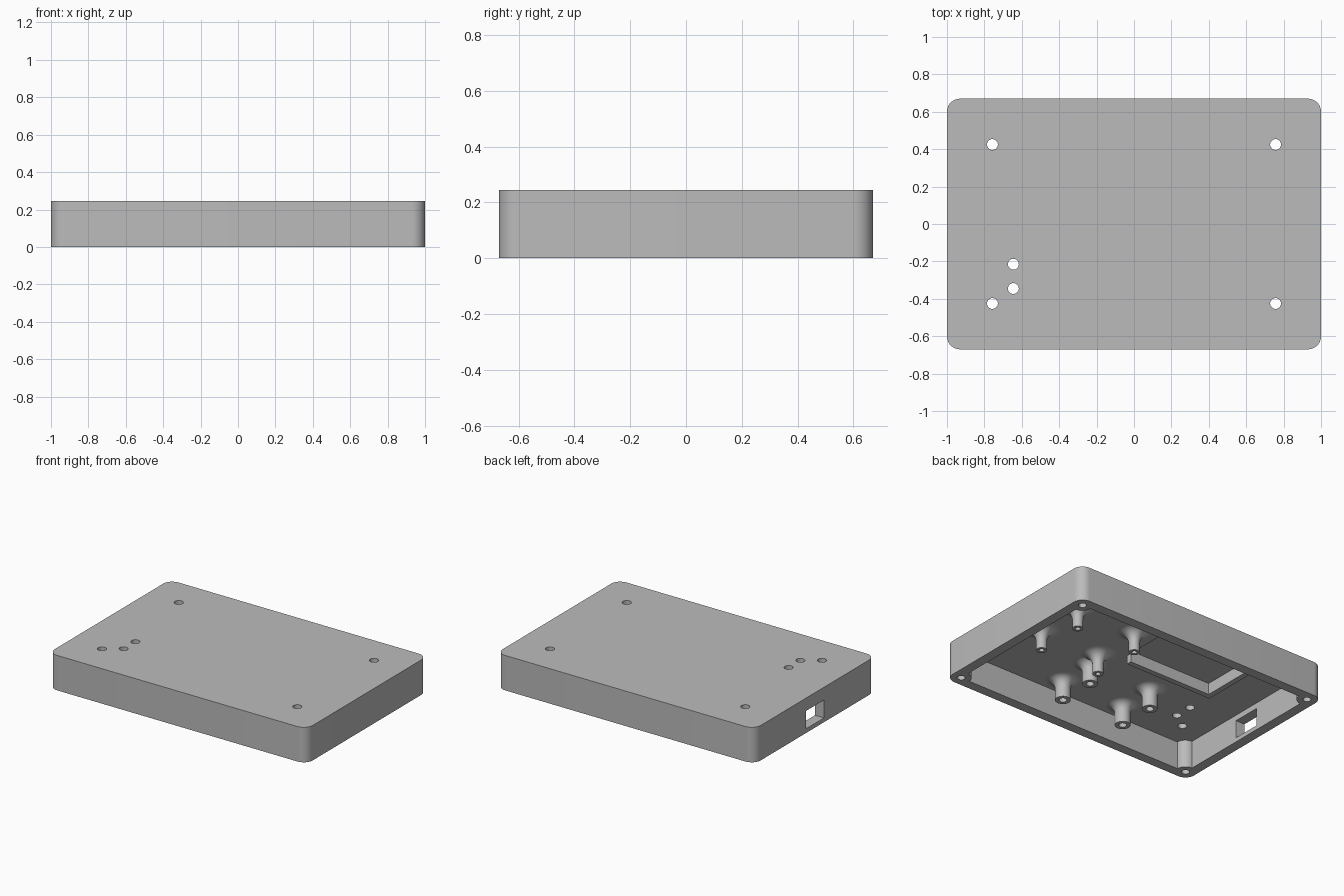
import bpy, bmesh, math

cube = bpy.data.objects.get("Cube")
if cube:
    bpy.data.objects.remove(cube, do_unlink=True)

LENGTH, DEPTH, HEIGHT = 1.0, 0.67, 0.245   # half length, half depth, full height
WALL, CEILING, TIP = 0.07, 0.195, 0.05
POST_X, POST_Y = LENGTH - WALL, DEPTH - WALL

GREY = bpy.data.materials.new("plain_grey")
GREY.use_nodes = True
GREY.diffuse_color = (0.5, 0.5, 0.5, 1)
GREY.node_tree.nodes["Principled BSDF"].inputs["Base Color"].default_value = (0.5, 0.5, 0.5, 1)


def make(name, bm):
    bmesh.ops.recalc_face_normals(bm, faces=bm.faces)
    mesh = bpy.data.meshes.new(name)
    bm.to_mesh(mesh)
    bm.free()
    mesh.materials.append(GREY)
    ob = bpy.data.objects.new(name, mesh)
    bpy.context.collection.objects.link(ob)
    return ob


def prism(name, outline, z0, z1):
    bm = bmesh.new()
    face = bm.faces.new([bm.verts.new((x, y, z0)) for x, y in outline])
    new = bmesh.ops.extrude_face_region(bm, geom=[face])["geom"]
    top = [v for v in new if isinstance(v, bmesh.types.BMVert)]
    bmesh.ops.translate(bm, verts=top, vec=(0, 0, z1 - z0))
    return make(name, bm)


def box(name, x0, x1, y0, y1, z0, z1):
    return prism(name, [(x0, y0), (x1, y0), (x1, y1), (x0, y1)], z0, z1)


def circle(x, y, r, n=32):
    return [(x + r * math.cos(math.tau * i / n), y + r * math.sin(math.tau * i / n))
            for i in range(n)]


def corner_arcs(cx, cy, r, inward):
    """Rectangle outline whose corners are round, or scooped around the posts."""
    pts = []
    for k, (sx, sy) in enumerate([(1, 1), (-1, 1), (-1, -1), (1, -1)]):
        for i in range(11):
            t = i / 10
            turn = k * 90 + (270 - 90 * t if inward else 90 * t)
            a = math.radians(turn)
            pts.append((sx * cx + r * math.cos(a), sy * cy + r * math.sin(a)))
    return pts


def cut(target, cutter):
    mod = target.modifiers.new("cut", 'BOOLEAN')
    mod.operation, mod.solver, mod.object = 'DIFFERENCE', 'EXACT', cutter
    bpy.context.view_layer.objects.active = target
    bpy.ops.object.modifier_apply(modifier=mod.name)
    bpy.data.objects.remove(cutter, do_unlink=True)


def smooth(ob):
    bpy.ops.object.select_all(action='DESELECT')
    ob.select_set(True)
    bpy.context.view_layer.objects.active = ob
    bpy.ops.object.shade_smooth_by_angle(angle=math.radians(30))


# Hollow shell, open underneath, with round screw posts left in the corners
shell = prism("case_shell", corner_arcs(POST_X, POST_Y, WALL, False), 0, HEIGHT)
cavity = []
for i, p in enumerate(corner_arcs(POST_X, POST_Y, 0.066, True)):
    cavity.append(p)
# each scooped arc runs from the side wall round to the long wall in turn
ordered = []
for k in range(4):
    arc = cavity[k * 11:(k + 1) * 11]
    ordered += arc
cut(shell, prism("cavity_cutter", ordered, -0.1, CEILING))

# Shallow tray recess in the ceiling
TRAY = (-0.56, 0.085, 0.07, 0.51)
cut(shell, box("recess_cutter", *TRAY, 0.15, CEILING + 0.02))

# Cable opening in the right-hand end as seen from behind
cut(shell, box("port_cutter", -1.1, -0.88, -0.1, 0.1, 0.03, 0.155))

# Through holes in the top
for x, y in [(-0.757, 0.425), (0.757, 0.425), (-0.757, -0.425), (0.757, -0.425),
             (-0.645, -0.215), (-0.645, -0.345)]:
    cut(shell, prism("hole_cutter", circle(x, y, 0.029), 0.1, 0.4))

# Blind screw holes in the corner posts
for sx in (-1, 1):
    for sy in (-1, 1):
        cut(shell, prism("screw_cutter", circle(sx * POST_X, sy * POST_Y, 0.026), -0.1, 0.16))
smooth(shell)


def standoff(name, x, y, r, hole, fillet):
    """Hollow pillar hanging from the ceiling with a flared root."""
    profile = [(0, 0.15), (hole, 0.15), (hole, TIP), (r, TIP)]
    for i in range(9):
        a = math.radians(90 * i / 8)
        profile.append((r + fillet * (1 - math.cos(a)), CEILING - fillet * (1 - math.sin(a))))
    profile += [(r + fillet, CEILING + 0.01), (0, CEILING + 0.01)]
    bm = bmesh.new()
    verts = [bm.verts.new((px, 0, pz)) for px, pz in profile]
    edges = [bm.edges.new(pair) for pair in zip(verts, verts[1:])]
    bmesh.ops.spin(bm, geom=verts + edges, cent=(0, 0, 0), axis=(0, 0, 1),
                   angle=math.tau, steps=32)
    bmesh.ops.remove_doubles(bm, verts=bm.verts, dist=0.0005)
    ob = make(name, bm)
    ob.location = (x, y, 0)
    smooth(ob)


# Two sets of four standoffs for circuit boards
for x in (0.24, 0.708):
    for y in (-0.07, 0.288):
        standoff("slim_standoff", x, y, 0.035, 0.017, 0.08)
for x in (-0.298, 0.197):
    for y in (-0.468, -0.2):
        standoff("wide_standoff", x, y, 0.05, 0.025, 0.06)

# Tray walls around the recess, open at one end
x0, x1, y0, y1 = TRAY
T, RIM = 0.038, 0.135
box("tray_front_wall", x0 - T, x1, y0 - T, y0, RIM, CEILING)
box("tray_back_wall", x0 - T, x1, y1, y1 + T, RIM, CEILING)
box("tray_end_wall", x0 - T, x0, y0, y1, RIM, CEILING)
